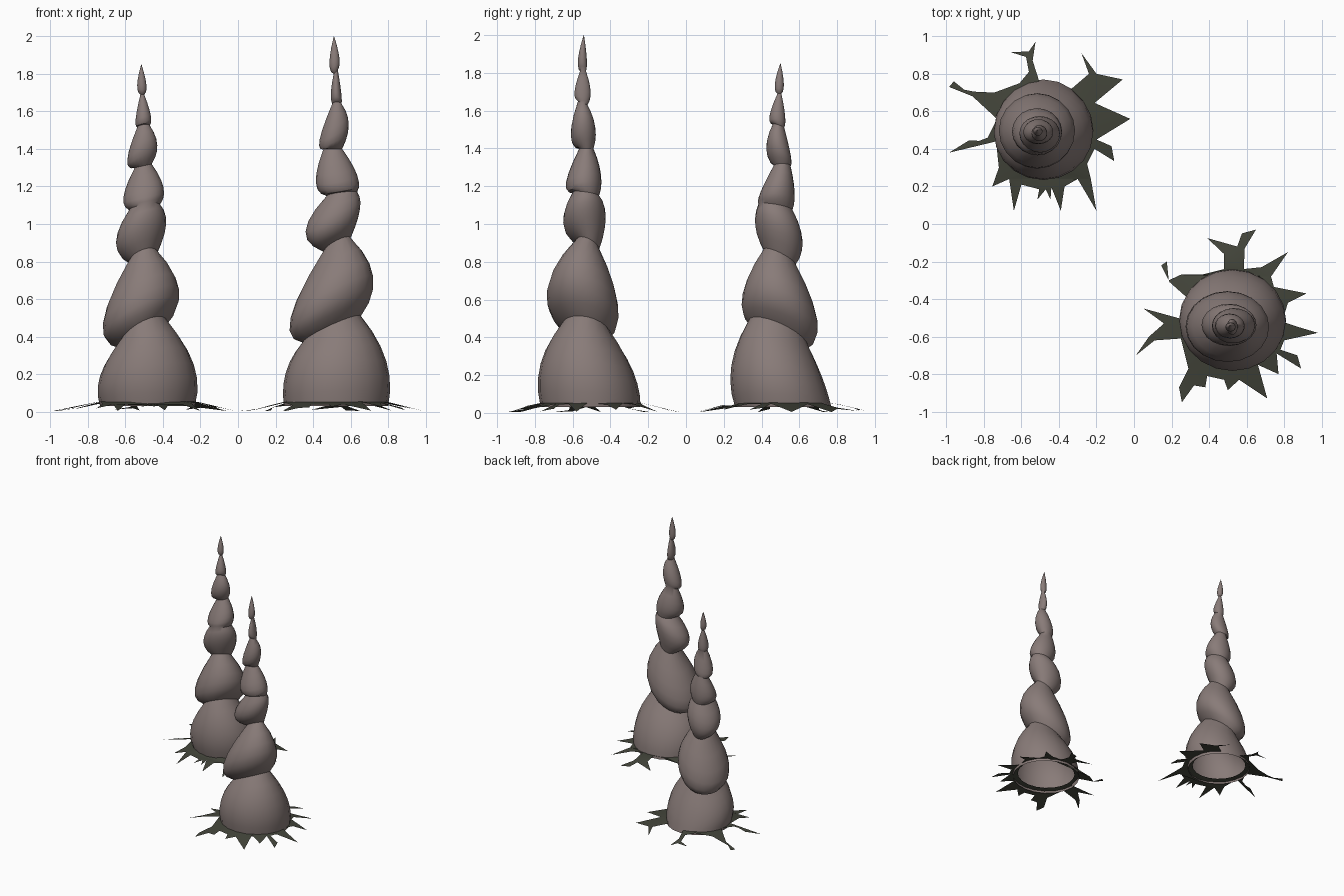
import bpy, bmesh, math

SIDES, STEPS = 20, 6


def material(name, rgb):
    m = bpy.data.materials.new(name)
    m.diffuse_color = (*rgb, 1)
    return m


STONE = material("pinkish_stone", (0.25, 0.20, 0.19))
MUD = material("dark_mud", (0.055, 0.058, 0.042))


def finish(bm, name, mat, angle):
    me = bpy.data.meshes.new(name)
    bm.to_mesh(me)
    bm.free()
    ob = bpy.data.objects.new(name, me)
    bpy.context.collection.objects.link(ob)
    me.materials.append(mat)
    bpy.ops.object.select_all(action='DESELECT')
    bpy.context.view_layer.objects.active = ob
    ob.select_set(True)
    bpy.ops.object.shade_smooth_by_angle(angle=math.radians(angle))
    return ob


def ring_points(r):
    # a tilted ellipse: x range, y range, height, tilt along x and y
    x0, x1, y0, y1, z, sx, sy = r
    for i in range(SIDES):
        c, s = math.cos(math.tau * i / SIDES), math.sin(math.tau * i / SIDES)
        yield ((x0 + x1 + (x1 - x0) * c) / 2,
               (y0 + y1 + (y1 - y0) * s) / 2, z + sx * c + sy * s)


def spire(name, rows):
    # rows alternate crease, bulge, crease ...; each lobe is a curved loft
    rings = [rows[0]]
    for k in range(0, len(rows) - 2, 2):
        a, b, c = rows[k:k + 3]
        for j in range(1, STEPS + 1):
            t = j / STEPS
            wa, wb, wc = (1 - t) * (1 - 2 * t), 4 * t * (1 - t), t * (2 * t - 1)
            rings.append([wa * p + wb * q + wc * r for p, q, r in zip(a, b, c)])
    bm = bmesh.new()
    loops = [[bm.verts.new(p) for p in ring_points(r)] for r in rings]
    for lo, hi in zip(loops, loops[1:]):
        for i in range(SIDES):
            j = (i + 1) % SIDES
            bm.faces.new((lo[i], lo[j], hi[j], hi[i]))
    bm.faces.new(loops[-1])
    finish(bm, name, STONE, 38)


def splat(name, base, outline):
    # ragged sheet between a spiky outline and a hole under the spire
    cx, cy = (base[0] + base[1]) / 2, (base[2] + base[3]) / 2
    bm = bmesh.new()
    outer = []
    for x, y in outline:
        r = math.hypot(x - cx, y - cy)
        z = 0.004 + 0.05 * max(0, min(1, (0.47 - r) / 0.2))
        outer.append(bm.verts.new((x, y, z)))
    inner = []
    for x, y, z in ring_points(base):
        inner.append(bm.verts.new((cx + (x - cx) * 0.86, cy + (y - cy) * 0.86, 0.06)))
    edges = []
    for loop in (outer, inner):
        for a, b in zip(loop, loop[1:] + loop[:1]):
            edges.append(bm.edges.new((a, b)))
    bmesh.ops.triangle_fill(bm, edges=edges, use_beauty=True, normal=(0, 0, 1))
    for f in bm.faces:
        f.normal_update()
        if f.normal.z < 0:
            f.normal_flip()
    finish(bm, name, MUD, 30)


# tall spire, front right
tall = [
    (.245, .80, -.77, -.24, .03, 0, 0),
    (.255, .79, -.77, -.28, .24, .03, -.02),
    (.345, .655, -.655, -.40, .44, .07, -.025),
    (.28, .72, -.735, -.36, .61, .11, -.04),
    (.457, .60, -.58, -.46, .89, .035, -.025),
    (.36, .65, -.65, -.425, 1.02, .06, .015),
    (.473, .635, -.60, -.46, 1.16, .01, -.01),
    (.415, .635, -.635, -.45, 1.24, .02, .02),
    (.455, .555, -.565, -.49, 1.40, 0, 0),
    (.435, .59, -.61, -.48, 1.49, .04, .02),
    (.502, .552, -.572, -.522, 1.64, 0, -.01),
    (.495, .55, -.59, -.505, 1.70, 0, 0),
    (.51, .532, -.56, -.53, 1.81, .01, 0),
    (.487, .54, -.572, -.525, 1.87, .015, 0),
    (.51, .512, -.542, -.54, 2.0, 0, 0),
]
# short spire, back left
short = [
    (-.735, -.23, .26, .77, .03, 0, 0),
    (-.735, -.235, .24, .72, .22, .03, -.03),
    (-.63, -.38, .33, .645, .42, .06, -.065),
    (-.72, -.314, .30, .695, .56, .09, -.07),
    (-.58, -.43, .41, .58, .825, .025, -.04),
    (-.65, -.383, .367, .617, .95, .05, -.04),
    (-.58, -.415, .383, .564, 1.09, .015, -.015),
    (-.61, -.397, .395, .575, 1.17, .025, 0),
    (-.55, -.46, .465, .553, 1.31, .01, 0),
    (-.59, -.43, .425, .555, 1.38, .04, -.02),
    (-.537, -.47, .46, .52, 1.52, .005, -.01),
    (-.545, -.465, .442, .525, 1.57, .01, 0),
    (-.52, -.50, .484, .505, 1.69, 0, 0),
    (-.537, -.488, .47, .518, 1.74, 0, 0),
    (-.516, -.514, .499, .501, 1.85, 0, 0),
]
spire("tall_spire", tall)
spire("short_spire", short)

# ragged ground splats, outlines counter-clockwise seen from above
splat("tall_spire_splat", tall[0], [
    (.98, -.58), (.88, -.55), (.79, -.52), (.82, -.42), (.92, -.37), (.82, -.35),
    (.745, -.335), (.73, -.28), (.82, -.15), (.68, -.23), (.585, -.24), (.59, -.13),
    (.65, -.03), (.575, -.05), (.55, -.12), (.39, -.075), (.48, -.16), (.48, -.24),
    (.36, -.27), (.25, -.27), (.185, -.30), (.175, -.20), (.145, -.22), (.19, -.31),
    (.28, -.39), (.25, -.505), (.05, -.45), (.16, -.53), (.08, -.60), (.01, -.70),
    (.11, -.62), (.25, -.61), (.29, -.77), (.24, -.87), (.255, -.95), (.32, -.86),
    (.38, -.87), (.39, -.81), (.48, -.83), (.50, -.885), (.56, -.83), (.71, -.93),
    (.66, -.75), (.77, -.80), (.76, -.69), (.89, -.77), (.87, -.70), (.78, -.67),
    (.80, -.62)])
splat("short_spire_splat", short[0], [
    (-.02, .56), (-.21, .645), (-.06, .77), (-.20, .80), (-.28, .91), (-.24, .80),
    (-.345, .71), (-.505, .76), (-.54, .87), (-.525, .97), (-.56, .92), (-.655, .915),
    (-.575, .89), (-.56, .81), (-.61, .75), (-.745, .70), (-.85, .705), (-.985, .73),
    (-.96, .76), (-.86, .68), (-.73, .56), (-.78, .46), (-.985, .38), (-.88, .445),
    (-.735, .44), (-.72, .30), (-.755, .20), (-.665, .24), (-.64, .07), (-.60, .21),
    (-.505, .185), (-.515, .13), (-.47, .185), (-.445, .13), (-.44, .195), (-.39, .07),
    (-.37, .20), (-.30, .24), (-.20, .07), (-.23, .24), (-.25, .32), (-.21, .40),
    (-.105, .335), (-.12, .415), (-.20, .45)])
